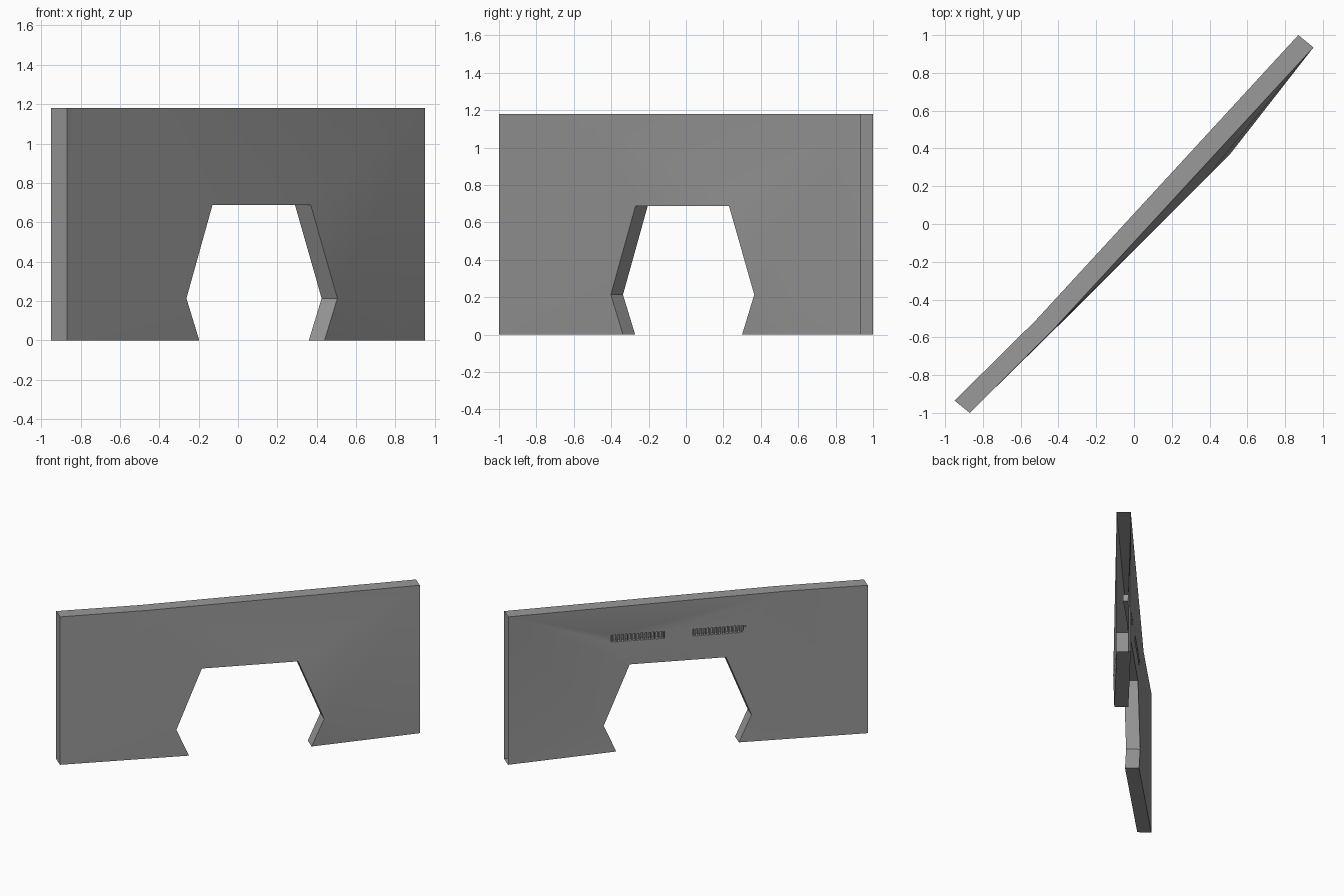
import bpy, bmesh, math
from mathutils import Vector

if "Cube" in bpy.data.objects:
    bpy.data.objects.remove(bpy.data.objects["Cube"])

H = 1.18
# named outline points of the front skin: bent wall with a hexagonal opening
front = {
    "BL": (-0.87, -1.0, 0), "TL": (-0.87, -1.0, H), "TB": (-0.41, -0.54, H),
    "TR": (0.95, 0.935, H), "BR": (0.95, 0.935, 0),
}
# opening points lie on the 45 degree plane y = x - 0.14
for name, x, z in (("H0", -0.197, 0), ("H1", -0.262, 0.213), ("H2", -0.13, 0.687),
                   ("H3", 0.37, 0.687), ("H4", 0.505, 0.213), ("H5", 0.44, 0)):
    front[name] = (x, x - 0.14, z)

# back skin is the front skin shifted through the thickness
back = {k: (p[0] - 0.08, p[1] + 0.065, p[2]) for k, p in front.items()}
back["TB"] = (-0.52, -0.51, H)

# slot rims on the back skin
SLOTS = {"a": (-0.315, -0.038), "b": (0.108, 0.387)}
Z0, Z1 = 0.875, 0.93
for s, (x0, x1) in SLOTS.items():
    for n, x, z in (("bl", x0, Z0), ("br", x1, Z0), ("tr", x1, Z1), ("tl", x0, Z1)):
        back[s + n] = (x, x + 0.006, z)

bm = bmesh.new()
F = {k: bm.verts.new(p) for k, p in front.items()}
B = {k: bm.verts.new(p) for k, p in back.items()}


def faces(table, text):
    for row in text.split(","):
        bm.faces.new([table[n] for n in row.split()])


# front skin
faces(F, "BL H0 H1, BL H1 H2, BL H2 TB TL, TB H2 H3, TB H3 TR, H3 H4 TR, H4 BR TR, H4 H5 BR")
# back skin around the two slots
faces(B, "BL H1 H0, BL H2 H1, BL TL TB H2, TB atl H2, atl abl H2, H2 abl abr,"
         "H2 abr H3, abr bbl H3, bbl bbr H3, abr atr btl bbl,"
         "TB atr atl, TB btl atr, TB btr btl, TB TR btr, TR bbr btr,"
         "TR H3 bbr, TR H4 H3, TR BR H4, BR H5 H4")
# thickness strips; the far right end stays open
rim = "BR H5 H4 H3 H2 H1 H0 BL TL TB TR".split()
for p, q in zip(rim, rim[1:]):
    bm.faces.new((F[p], F[q], B[q], B[p]))

# recessed slot pockets
INWARD = Vector((0.025, -0.025, 0))
for s in SLOTS:
    outer = [B[s + n] for n in ("bl", "br", "tr", "tl")]
    inner = [bm.verts.new(v.co + INWARD) for v in outer]
    for i in range(4):
        j = (i + 1) % 4
        bm.faces.new((outer[i], outer[j], inner[j], inner[i]))
    bm.faces.new(inner)
bmesh.ops.recalc_face_normals(bm, faces=bm.faces)

# dark grey finish
grey = bpy.data.materials.new("dark_grey")
grey.diffuse_color = (0.32, 0.32, 0.32, 1)
grey.use_nodes = True
grey.node_tree.nodes["Principled BSDF"].inputs["Base Color"].default_value = grey.diffuse_color


def make_object(name, bm):
    me = bpy.data.meshes.new(name)
    bm.to_mesh(me)
    bm.free()
    me.materials.append(grey)
    ob = bpy.data.objects.new(name, me)
    bpy.context.collection.objects.link(ob)
    return ob


wall = make_object("wall_with_opening", bm)
bpy.context.view_layer.objects.active = wall
wall.select_set(True)
bpy.ops.object.shade_smooth_by_angle(angle=math.radians(30))

# row of small slats inside each slot
COUNT = 14
for s, (x0, x1) in SLOTS.items():
    bm = bmesh.new()
    step = (x1 - x0) / COUNT
    for i in range(COUNT):
        a = x0 + step * (i + 0.3)
        b = a + step * 0.4
        foot = [Vector((a, a + 0.004, Z0)), Vector((b, b + 0.004, Z0)),
                Vector((b, b + 0.004, Z0)) + INWARD, Vector((a, a + 0.004, Z0)) + INWARD]
        lo = [bm.verts.new(p) for p in foot]
        hi = [bm.verts.new(p + Vector((0, 0, Z1 - Z0))) for p in foot]
        for k in range(4):
            m = (k + 1) % 4
            bm.faces.new((lo[k], lo[m], hi[m], hi[k]))
    bmesh.ops.recalc_face_normals(bm, faces=bm.faces)
    make_object("slot_slats_" + s, bm)
